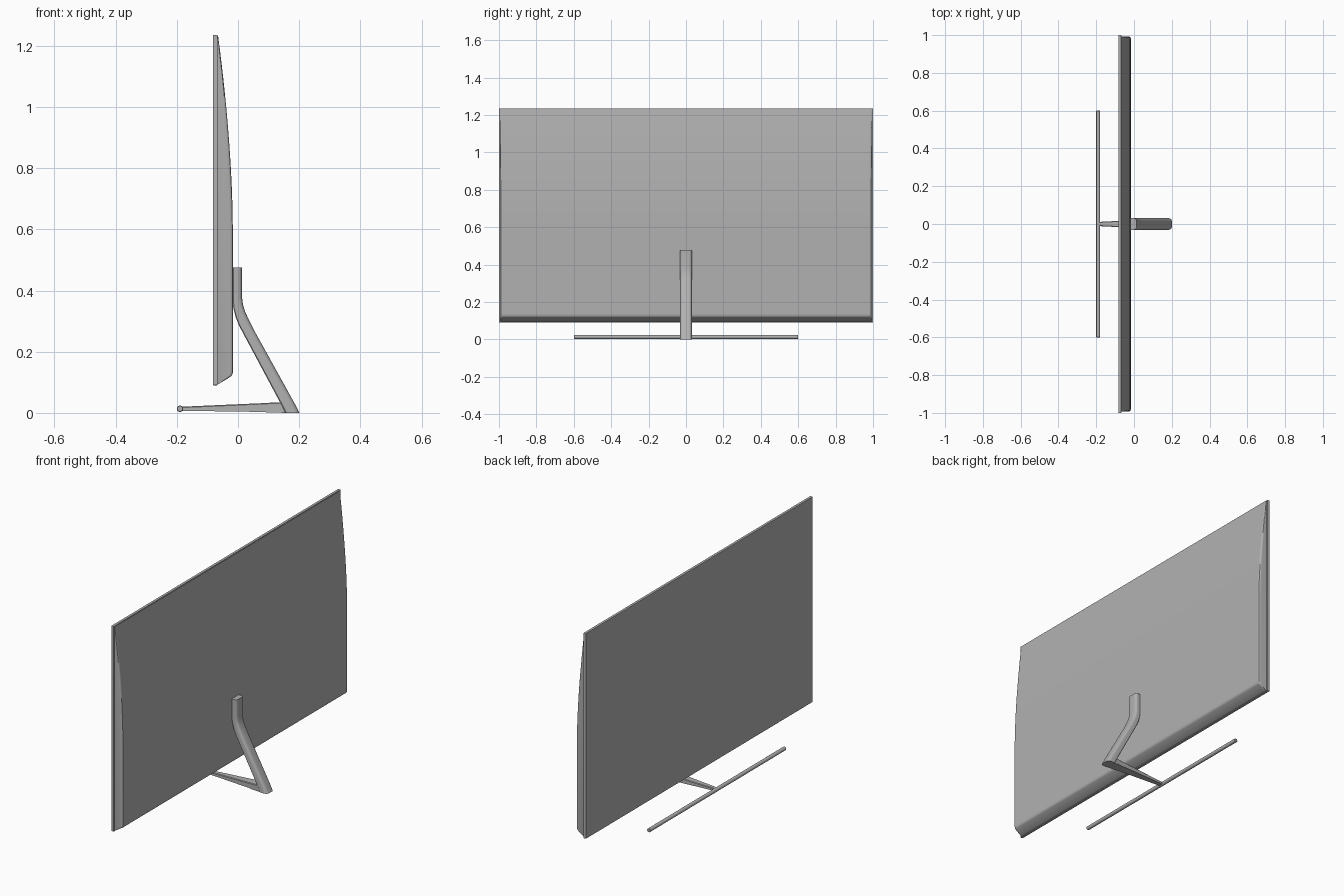
import bpy, bmesh
from math import sin, cos, pi, radians

if "Cube" in bpy.data.objects:
    bpy.data.objects.remove(bpy.data.objects["Cube"])

# Dark grey used by every part
grey = bpy.data.materials.new("dark_grey")
grey.diffuse_color = (0.44, 0.44, 0.44, 1)
grey.use_nodes = True
grey.node_tree.nodes["Principled BSDF"].inputs["Base Color"].default_value = grey.diffuse_color


def finish(name, bm, smooth=True):
    bmesh.ops.recalc_face_normals(bm, faces=bm.faces)
    me = bpy.data.meshes.new(name)
    bm.to_mesh(me)
    bm.free()
    me.materials.append(grey)
    ob = bpy.data.objects.new(name, me)
    bpy.context.collection.objects.link(ob)
    if smooth:
        bpy.ops.object.select_all(action='DESELECT')
        ob.select_set(True)
        bpy.context.view_layer.objects.active = ob
        bpy.ops.object.shade_smooth_by_angle(angle=radians(35))
    return ob


def loft(name, rings):
    """Skin a list of closed rings and cap both ends."""
    bm = bmesh.new()
    loops = [[bm.verts.new(p) for p in ring] for ring in rings]
    n = len(loops[0])
    for a, b in zip(loops, loops[1:]):
        for i in range(n):
            j = (i + 1) % n
            bm.faces.new((a[i], a[j], b[j], b[i]))
    bm.faces.new(loops[0])
    bm.faces.new(loops[-1])
    return finish(name, bm)


def box(name, lo, hi, bevel):
    bm = bmesh.new()
    bmesh.ops.create_cube(bm, size=1)
    for v in bm.verts:
        v.co = [(l + h) / 2 + c * (h - l) for l, h, c in zip(lo, hi, v.co)]
    bmesh.ops.bevel(bm, geom=bm.edges[:], offset=bevel, segments=2,
                    profile=0.5, affect='EDGES')
    return finish(name, bm, smooth=False)


# Thin front slab with the screen, facing -x
box("screen_panel", (-0.082, -1, 0.09), (-0.067, 1, 1.236), 0.002)

# Back shell: thick at the bottom, curving thin towards the top
X0 = -0.068
profile = [(0, 0.093), (0.004, 0.094), (0.045, 0.119), (0.0485, 0.123),
           (0.051, 0.131), (0.051, 0.14)]
for i in range(15):
    t = i / 14
    profile.append((0.051 - 0.048 * t ** 1.75, 0.6 + 0.632 * t))
profile.append((0, 1.232))
sides = [(0.992, 0.78), (0.991, 0.89), (0.988, 0.97), (0.982, 1), (0.978, 1)]
stations = [(-y, f) for y, f in sides] + [(y, f) for y, f in reversed(sides)]
loft("back_shell", [[(X0 + d * f, y, z) for d, z in profile] for y, f in stations])

# Bent neck: pairs of inner (screen side) and outer points, rounded outer corners
path = [((-0.018, 0.475), (0.013, 0.475)),
        ((-0.018, 0.370), (0.013, 0.380)),
        ((-0.015, 0.342), (0.016, 0.355)),
        ((-0.008, 0.314), (0.023, 0.332)),
        ((0.003, 0.286), (0.034, 0.307)),
        ((0.019, 0.256), (0.051, 0.273)),
        ((0.138, 0.033), (0.185, 0.031)),
        ((0.155, 0.000), (0.2005, 0.000))]
arc = [(0.6 + 0.4 * sin(a), 0.016 + 0.015 * cos(a)) for a in (i * pi / 8 for i in range(5))]
half = [(0, 0.028), (0.08, 0.031)] + arc
section = half + [(t, -y) for t, y in reversed(half)]
loft("stand_neck", [[(a[0] + (b[0] - a[0]) * t, y, a[1] + (b[1] - a[1]) * t)
                     for t, y in section] for a, b in path])

# Tapered foot running forward from the heel: x, half width, bottom, top
foot = [(-0.19, 0.011, 0.007, 0.020), (0.085, 0.025, 0.003, 0.032),
        (0.10, 0.026, 0.001, 0.033), (0.146, 0.029, 0.001, 0.035)]
rings = []
for x, w, b, t in foot:
    c = 0.003
    rings.append([(x, -w, b), (x, w, b), (x, w, t - c), (x, w - c, t),
                  (x, c - w, t), (x, -w, t - c)])
loft("stand_foot", rings)
box("heel_pad", (0.142, -0.028, 0.0), (0.162, 0.028, 0.02), 0.001)

# Long front rod along y with softened ends
rod = [(-0.6, 0.0085), (-0.598, 0.0105), (0.598, 0.0105), (0.6, 0.0085)]
loft("front_rod", [[(-0.1895 + r * cos(2 * pi * i / 24), y, 0.0135 + r * sin(2 * pi * i / 24))
                    for i in range(24)] for y, r in rod])
